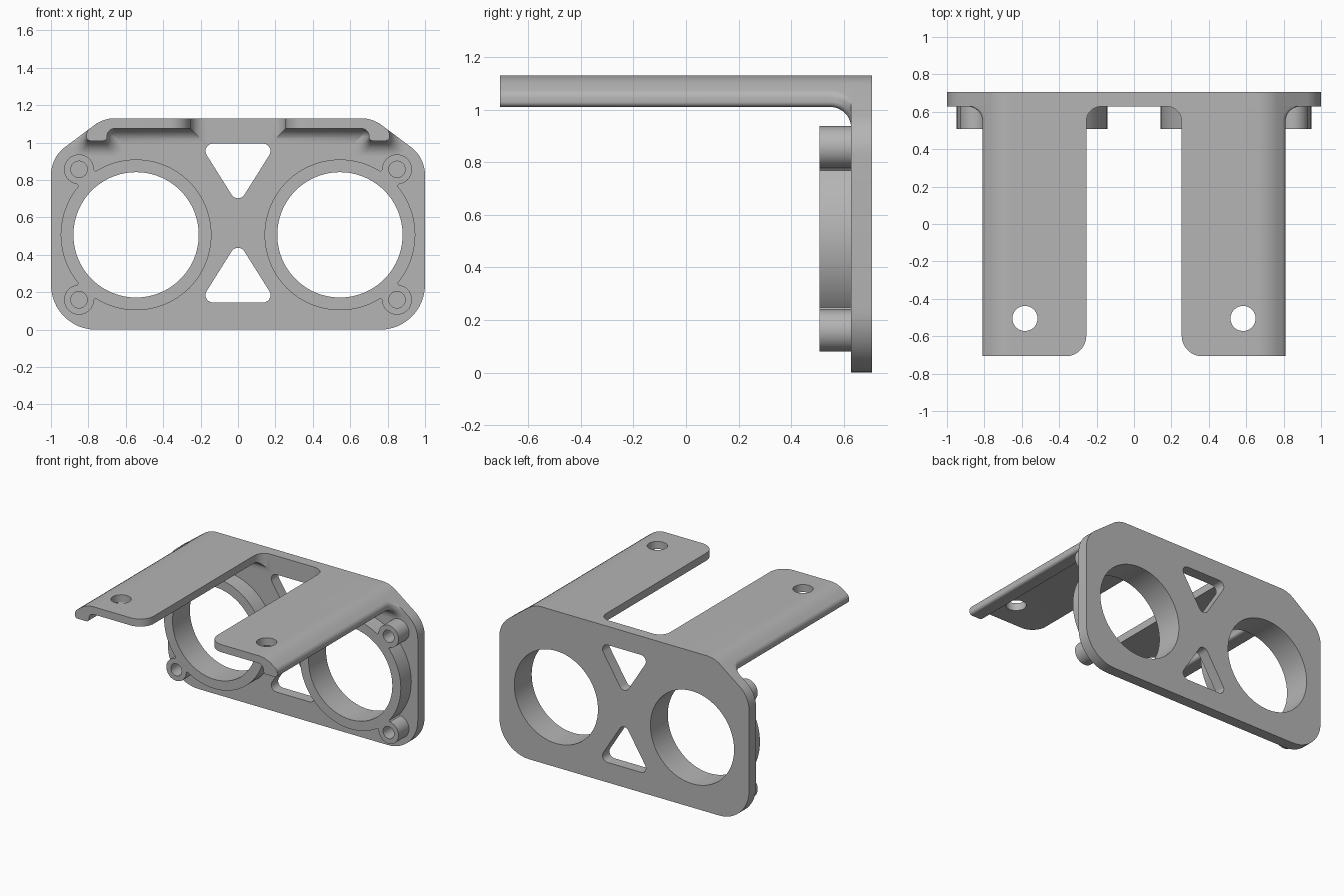
import bpy, bmesh
from math import sin, cos, pi, sqrt
from mathutils import Vector

if "Cube" in bpy.data.objects:
    bpy.data.objects.remove(bpy.data.objects["Cube"])

grey = bpy.data.materials.new("matte grey")
grey.use_nodes = True
COLOUR = (0.46, 0.46, 0.46, 1)
grey.diffuse_color = COLOUR
grey.node_tree.nodes["Principled BSDF"].inputs["Base Color"].default_value = COLOUR

BACK, FACE, RING_FRONT, ARM_END = 0.707, 0.628, 0.508, -0.707
TOP, FILLET = 1.13, 0.08


def rounded(corners, steps=8):
    """Polygon from (x, z, radius) corners, each replaced by an arc."""
    out = []
    for i, (x, z, r) in enumerate(corners):
        p = Vector((x, z))
        a = (Vector(corners[i - 1][:2]) - p).normalized()
        b = (Vector(corners[(i + 1) % len(corners)][:2]) - p).normalized()
        if r == 0:
            out.append(p)
            continue
        half = a.angle(b) / 2
        centre = p + (a + b).normalized() * r / sin(half)
        start = p + a * r / (sin(half) / cos(half)) - centre
        end = p + b * r / (sin(half) / cos(half)) - centre
        turn = start.angle_signed(end)
        for k in range(steps + 1):
            t = -turn * k / steps
            out.append(centre + Vector((start.x * cos(t) - start.y * sin(t),
                                        start.x * sin(t) + start.y * cos(t))))
    return out


def circle(x, z, r, n=96):
    return [Vector((x + r * cos(2 * pi * i / n), z + r * sin(2 * pi * i / n)))
            for i in range(n)]


def loft(name, sections, upright=False):
    """Skin equal-length outlines, given as (depth, points) pairs."""
    bm = bmesh.new()
    rings = []
    for depth, pts in sections:
        rings.append([bm.verts.new((p.x, p.y, depth) if upright else (p.x, depth, p.y))
                      for p in pts])
    for a, b in zip(rings, rings[1:]):
        for i in range(len(a)):
            bm.faces.new((a[i - 1], a[i], b[i], b[i - 1]))
    bm.faces.new(rings[0])
    bm.faces.new(rings[-1])
    bmesh.ops.recalc_face_normals(bm, faces=bm.faces)
    mesh = bpy.data.meshes.new(name)
    bm.to_mesh(mesh)
    bm.free()
    mesh.materials.append(grey)
    obj = bpy.data.objects.new(name, mesh)
    bpy.context.collection.objects.link(obj)
    return obj


def prism(name, pts, lo, hi, upright=False):
    return loft(name, [(lo, pts), (hi, pts)], upright)


def activate(obj):
    bpy.ops.object.select_all(action='DESELECT')
    obj.select_set(True)
    bpy.context.view_layer.objects.active = obj


def combine(obj, others, operation):
    """Apply a boolean with each helper, then discard the helper."""
    activate(obj)
    for other in others:
        mod = obj.modifiers.new(operation.lower(), 'BOOLEAN')
        mod.operation, mod.object, mod.solver = operation, other, 'EXACT'
        bpy.ops.object.modifier_apply(modifier=mod.name)
        bpy.data.objects.remove(other)


def finish(obj):
    activate(obj)
    bpy.ops.object.shade_smooth_by_angle(angle=0.5)


def arm_profile(s, d):
    """Hooked arm section, swollen by d where it flares into the plate."""
    pts = [(0.255 - d, TOP, 0), (0.72, TOP, 0.18),
           (0.81 + d, 1.0625 - 0.75 * d, 0.04),
           (0.81 + d, 1.01 - d, 0.02 + d * 0.4), (0.70 - d, 1.01 - d, 0.02 + d * 0.4),
           (0.70 - d, 1.075 - d, max(0.04 - d, 0.003)), (0.255 - d, 1.075 - d, 0)]
    return [Vector((s * p.x, p.y)) for p in rounded(pts)]


# Face plate with two bores and two triangular windows
half = [(1, 0, 0.24), (1, 0.92, 0.19), (0.72, TOP, 0.18)]
outline = half + [(-x, z, r) for x, z, r in reversed(half)]
plate = prism("face_plate", rounded(outline, 12), FACE, BACK)
upper = [(-0.206, 0.995, 0.04), (0.206, 0.995, 0.04), (0, 0.667, 0.04)]
lower = [(x, TOP + 0.01 - z, r) for x, z, r in upper]
cutters = [prism("window_cutter", rounded(t), 0.5, 0.8) for t in (upper, lower)]
cutters += [prism("bore_cutter", circle(s * 0.545, 0.507, 0.335), 0.5, 0.8) for s in (1, -1)]
combine(plate, cutters, 'DIFFERENCE')
finish(plate)

for side, s in (("left", 1), ("right", -1)):
    # Raised ring with two screw bosses on its outer side
    ring = prism(side + "_ring", circle(s * 0.545, 0.507, 0.403), RING_FRONT, FACE)
    extras, holes = [], [prism("bore_cutter", circle(s * 0.545, 0.507, 0.335), 0.4, 0.8)]
    for z in (0.16, 0.857):
        boss = Vector((s * 0.85, z))
        inward = (Vector((s * 0.545, 0.507)) - boss).normalized()
        across = Vector((-inward.y, inward.x)) * 0.06
        foot = boss + inward * 0.09
        extras.append(prism("boss", circle(boss.x, z, 0.08, 48), RING_FRONT, FACE))
        extras.append(prism("web", [boss + across, foot + across, foot - across, boss - across],
                            RING_FRONT, FACE))
        holes.append(prism("screw_cutter", circle(boss.x, z, 0.044, 32), 0.4, 0.8))
    combine(ring, extras, 'UNION')
    combine(ring, holes, 'DIFFERENCE')
    finish(ring)

    # Hooked arm, flaring in a quarter round where it meets the plate
    sections = [(ARM_END, arm_profile(s, 0))]
    for k in range(11):
        t = pi / 2 * k / 10
        sections.append((FACE - FILLET + FILLET * sin(t),
                         arm_profile(s, FILLET * (1 - cos(t)))))
    arm = loft(side + "_arm", sections)
    corner = [Vector((s * 0.2, -0.8)), Vector((s * 0.365, -0.8))]
    corner += [Vector((s * (0.365 - 0.11 * sin(a)), ARM_END + 0.11 - 0.11 * cos(a)))
               for a in (pi / 2 * i / 12 for i in range(13))]
    corner.append(Vector((s * 0.2, ARM_END + 0.11)))
    combine(arm, [prism("corner_cutter", corner, 0.9, 1.3, True),
                  prism("hole_cutter", circle(s * 0.583, -0.505, 0.067, 48), 0.9, 1.3, True)],
            'DIFFERENCE')
    finish(arm)
